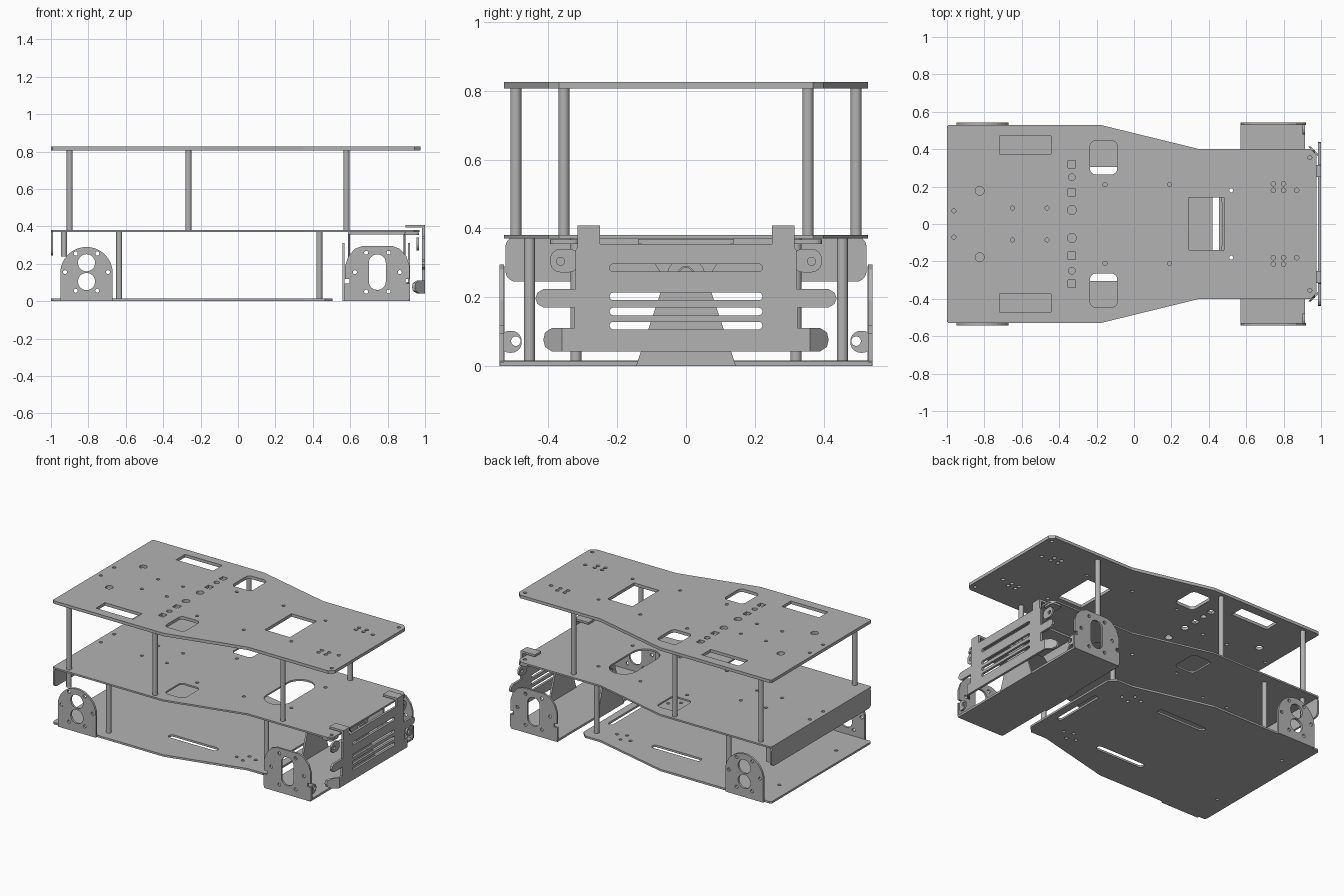
import bpy, bmesh, math

cube = bpy.data.objects.get("Cube")
if cube:
    bpy.data.objects.remove(cube, do_unlink=True)

metal = bpy.data.materials.new("grey_metal")
GREY = (0.45, 0.45, 0.45, 1)
metal.use_nodes = True
metal.diffuse_color = GREY
for node in metal.node_tree.nodes:
    if node.type == 'BSDF_PRINCIPLED':
        node.inputs["Base Color"].default_value = GREY
        node.inputs["Roughness"].default_value = 0.6


# Outline helpers
def rect(u0, u1, v0, v1, r=0.0):
    if r == 0:
        return [(u0, v0), (u1, v0), (u1, v1), (u0, v1)]
    pts = []
    corners = [(u1 - r, v1 - r), (u0 + r, v1 - r), (u0 + r, v0 + r), (u1 - r, v0 + r)]
    for k, (cu, cv) in enumerate(corners):
        for i in range(7):
            a = math.pi / 2 * (k + i / 6)
            pts.append((cu + r * math.cos(a), cv + r * math.sin(a)))
    return pts


def circle(u, v, r, n=20):
    return [(u + r * math.cos(math.tau * i / n), v + r * math.sin(math.tau * i / n))
            for i in range(n)]


def hexagon_holes(u, v, spread, r):
    return [circle(*p, r, 12) for p in circle(u, v, spread, 6)]


def mirror_u(half):
    return half + [(-u, v) for u, v in reversed(half)]


def mirror_v(half):
    return half + [(u, -v) for u, v in reversed(half)]


def both(shapes):
    return shapes + [[(u, -v) for u, v in s] for s in shapes]


# Sheet with holes; axis is its thickness direction, lo and hi its two faces
def plate(name, outline, holes, axis, lo, hi):
    cu = bpy.data.curves.new(name, 'CURVE')
    cu.dimensions = '2D'
    cu.fill_mode = 'BOTH'
    cu.extrude = abs(hi - lo) / 2
    for pts in [outline] + holes:
        s = cu.splines.new('POLY')
        s.points.add(len(pts) - 1)
        for p, (u, v) in zip(s.points, pts):
            p.co = (u, v, 0, 1)
        s.use_cyclic_u = True
    tmp = bpy.data.objects.new(name + "_curve", cu)
    bpy.context.collection.objects.link(tmp)
    dg = bpy.context.evaluated_depsgraph_get()
    me = bpy.data.meshes.new_from_object(tmp.evaluated_get(dg))
    bpy.data.objects.remove(tmp, do_unlink=True)
    bpy.data.curves.remove(cu)
    mid = (lo + hi) / 2
    bm = bmesh.new()
    bm.from_mesh(me)
    bmesh.ops.remove_doubles(bm, verts=bm.verts, dist=1e-5)
    for vert in bm.verts:
        u, v, w = vert.co
        w += mid
        vert.co = {'x': (w, u, v), 'y': (u, w, v), 'z': (u, v, w)}[axis]
    bmesh.ops.recalc_face_normals(bm, faces=bm.faces)
    for f in bm.faces:
        f.smooth = False
    bm.to_mesh(me)
    bm.free()
    me.name = name
    me.materials.clear()
    me.materials.append(metal)
    ob = bpy.data.objects.new(name, me)
    bpy.context.collection.objects.link(ob)
    return ob


def post(name, x, y, z0, z1, r=0.016):
    bpy.ops.mesh.primitive_cylinder_add(vertices=24, radius=r, depth=z1 - z0,
                                        location=(x, y, (z0 + z1) / 2))
    ob = bpy.context.object
    ob.name = name
    ob.data.materials.append(metal)
    bpy.ops.object.shade_smooth_by_angle()


# Deck sheets share one tapered outline
def deck_outline(front, chamfer):
    return mirror_v([(front, 0.4 - chamfer), (front - chamfer, 0.4), (0.35, 0.4),
                     (-0.18, 0.53), (-1 + chamfer * 0.3, 0.53), (-1, 0.53 - chamfer * 0.3)])


window = rect(-0.235, -0.09, 0.265, 0.445, 0.03)
small = [(-0.963, 0.07), (-0.65, 0.085), (-0.465, 0.085), (-0.155, 0.21), (0.19, 0.21),
         (0.52, 0.18), (0.94, 0.355)]
dots = [circle(x, y, 0.011, 12) for x, y in small]
cluster = [circle(x, y, 0.012, 12) for x, y in
           [(0.745, 0.18), (0.745, 0.215), (0.8, 0.18), (0.8, 0.215), (0.87, 0.18)]]
sensor_row = [rect(-0.352, -0.312, 0.3, 0.34), circle(-0.332, 0.25, 0.018),
              rect(-0.352, -0.312, 0.15, 0.19), circle(-0.332, 0.075, 0.024)]

plate("top_deck", deck_outline(0.975, 0.03),
      both([window, rect(-0.72, -0.445, 0.375, 0.47), circle(-0.825, 0.178, 0.024)]
           + dots + cluster + sensor_row) + [rect(0.295, 0.48, -0.138, 0.143)],
      'z', 0.806, 0.826)
plate("middle_deck", deck_outline(0.97, 0.03),
      both([window] + dots) + [rect(0.29, 0.47, -0.2, 0.2, 0.089)], 'z', 0.37, 0.381)
plate("rear_flange", rect(-0.525, 0.525, 0.245, 0.376, 0.03), [], 'x', -1.0, -0.988)
floor_dots = [circle(x, y, 0.011, 12) for x, y in
              [(0.2, 0.3), (0.26, 0.25), (0.26, 0.32), (0.32, 0.27), (-0.9, 0.3)]]
plate("bottom_deck", deck_outline(0.505, 0.04),
      both([rect(-0.31, 0.05, 0.262, 0.305, 0.021)] + floor_dots)
      + [rect(0.42, 0.455, -0.18, 0.18, 0.017)], 'z', 0.002, 0.015)

# Posts between the decks, and both wheel sides
arch = [(-0.95, 0.002), (-0.67, 0.002)] + [
    (-0.81 + 0.14 * math.cos(math.pi * i / 16), 0.15 + 0.14 * math.sin(math.pi * i / 16))
    for i in range(17)]
carrier_side = [(0.745 + u, v) for u, v in mirror_u(
    [(0.165, 0.0), (0.175, 0.015), (0.175, 0.095), (0.15, 0.095), (0.15, 0.118),
     (0.172, 0.118), (0.172, 0.19), (0.155, 0.24), (0.12, 0.28), (0.08, 0.295)])]
for side, s in (("left", 1), ("right", -1)):
    for x, y in [(-0.9, 0.495), (-0.265, 0.495), (0.58, 0.355)]:
        post(side + "_upper_post", x, s * y, 0.375, 0.812)
    for x, y in [(-0.635, 0.455), (0.435, 0.32)]:
        post(side + "_lower_post", x, s * y, 0.01, 0.375)
    post(side + "_short_stud", -0.93, s * 0.455, 0.24, 0.375)

    # Motor mounts
    plate(side + "_rear_motor_mount", arch,
          [circle(-0.81, 0.205, 0.046), circle(-0.81, 0.105, 0.046)]
          + hexagon_holes(-0.81, 0.155, 0.115, 0.011), 'y', s * 0.528, s * 0.543)
    plate(side + "_front_motor_mount", carrier_side,
          [rect(0.7, 0.79, 0.06, 0.25, 0.044)] + hexagon_holes(0.745, 0.155, 0.12, 0.011),
          'y', s * 0.53, s * 0.543)
    plate(side + "_mount_ear", [(s * u, v) for u, v in rect(0.478, 0.543, 0.038, 0.102, 0.03)],
          [circle(s * 0.495, 0.072, 0.014, 14)], 'x', 0.9, 0.913)

    # Bumper fittings
    plate(side + "_bumper_tab", [(x, s * y) for x, y in rect(0.895, 0.995, 0.25, 0.315)],
          [], 'z', 0.394, 0.408)
    plate(side + "_bumper_ear", [(s * u, v) for u, v in rect(0.31, 0.395, 0.272, 0.34, 0.03)],
          [circle(s * 0.365, 0.304, 0.012, 14)], 'x', 0.955, 0.967)
    plate(side + "_ear_fold", [(x, s * y) for x, y in rect(0.89, 0.967, 0.31, 0.395, 0.02)],
          [], 'z', 0.355, 0.368)
    wing_shape = [(0.36, 0.042), (0.39, 0.042), (0.41, 0.055), (0.415, 0.076),
                  (0.41, 0.097), (0.39, 0.11), (0.36, 0.11)]
    wing = plate(side + "_bumper_wing", [(s * u, v) for u, v in wing_shape], [],
                 'x', 0.985, 1.0)
    for vert in wing.data.vertices:
        vert.co.x -= max(0, abs(vert.co.y) - 0.36) * 1.0

# Swinging front carrier: floor, and a tapered wall at each end
plate("carrier_floor", rect(0.57, 0.915, -0.54, 0.54), [], 'z', 0.0, 0.014)
wall = mirror_u([(0.145, 0.0), (0.05, 0.285), (0.03, 0.31)])
hanger = mirror_u([(0.04, 0.23), (0.06, 0.25), (0.14, 0.368)])
for end, x, hx in (("rear", 0.558, 0.588), ("front", 0.908, 0.885)):
    plate("carrier_" + end + "_wall", wall, [circle(0, 0.265, 0.024)], 'x', x, x + 0.012)
    plate("hanger_" + end + "_wall", hanger, [circle(0, 0.265, 0.02)], 'x', hx, hx + 0.01)
plate("hanger_top", rect(0.588, 0.895, -0.14, 0.14), [], 'z', 0.356, 0.369)

# Slotted front bumper
bumper = mirror_u([(0.36, 0.042), (0.36, 0.11), (0.325, 0.11), (0.325, 0.17), (0.415, 0.17),
                   (0.432, 0.18), (0.438, 0.196), (0.432, 0.213), (0.415, 0.223),
                   (0.322, 0.223), (0.322, 0.335), (0.315, 0.345), (0.315, 0.408),
                   (0.25, 0.408), (0.25, 0.355)])
plate("front_bumper", bumper,
      [rect(-0.222, 0.222, z - 0.011, z + 0.011, 0.0105) for z in (0.285, 0.202, 0.158, 0.117)],
      'x', 0.985, 1.0)
